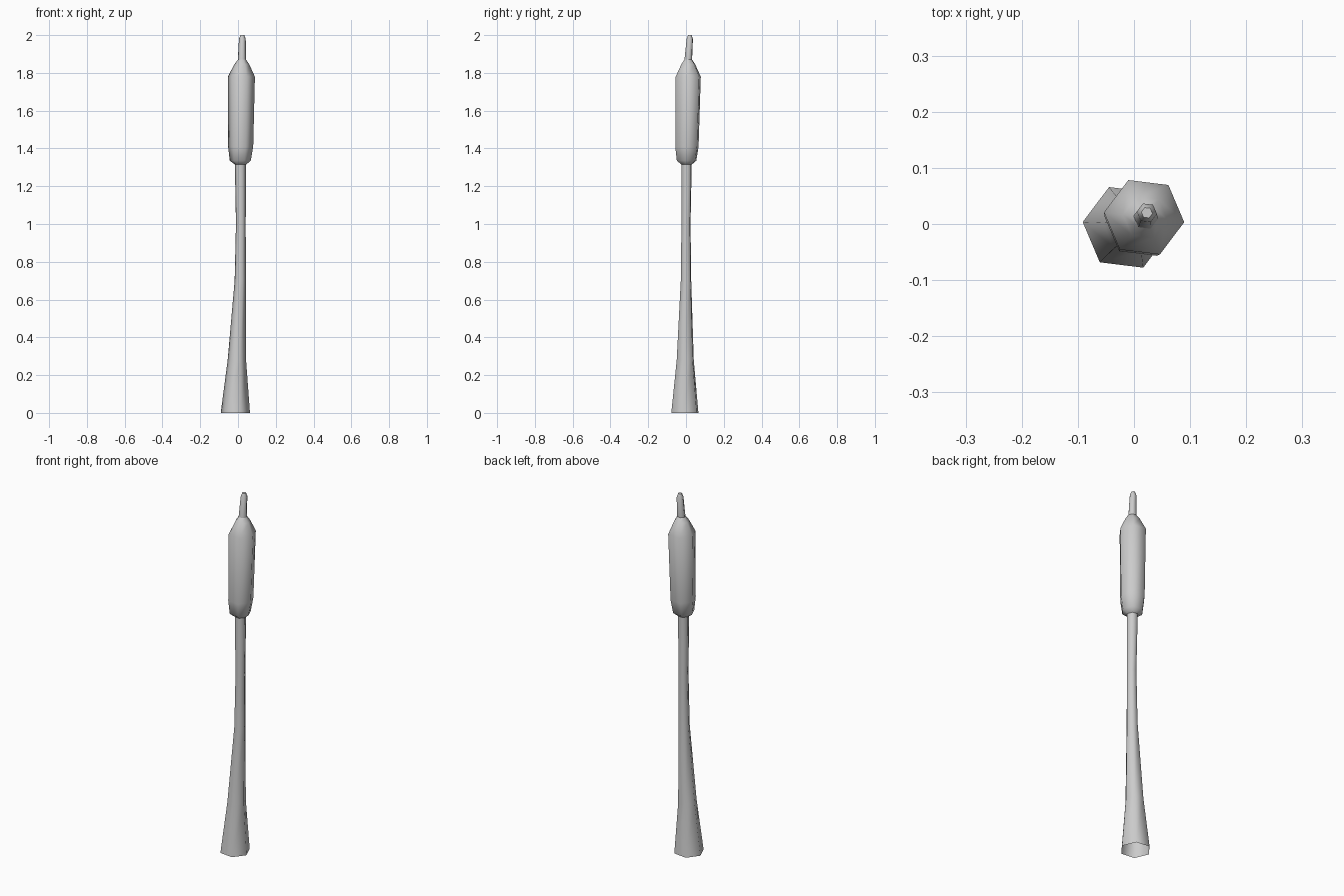
import bpy, bmesh, math

if "Cube" in bpy.data.objects:
    bpy.data.objects.remove(bpy.data.objects["Cube"])

SIDES = 6
TWIST = math.radians(-7)


def loft(name, rings, cap_bottom=False, cap_top=False):
    """Six-sided tube through rings of (x, y, z, radius)."""
    bm = bmesh.new()
    loops = []
    for x, y, z, r in rings:
        angles = [TWIST + i * math.tau / SIDES for i in range(SIDES)]
        loops.append([bm.verts.new((x + r * math.cos(a), y + r * math.sin(a), z))
                      for a in angles])
    for low, high in zip(loops, loops[1:]):
        for i in range(SIDES):
            j = (i + 1) % SIDES
            bm.faces.new((low[i], low[j], high[j], high[i]))
    if cap_bottom:
        bm.faces.new(loops[0][::-1])
    if cap_top:
        bm.faces.new(loops[-1])
    mesh = bpy.data.meshes.new(name)
    bm.to_mesh(mesh)
    bm.free()
    obj = bpy.data.objects.new(name, mesh)
    bpy.context.collection.objects.link(obj)
    # Rounded look on the low-poly sides, only near-right-angle rims stay sharp
    bpy.ops.object.select_all(action='DESELECT')
    obj.select_set(True)
    bpy.context.view_layer.objects.active = obj
    bpy.ops.object.shade_smooth_by_angle(angle=math.radians(65))
    return obj


# Slightly bent stalk, flared and open at the foot
loft("stalk", [
    (-0.014, -0.006, 0.00, 0.078),
    (-0.006, -0.004, 0.28, 0.049),
    (0.012, 0.000, 0.70, 0.030),
    (0.015, 0.000, 1.00, 0.026),
    (0.013, 0.003, 1.33, 0.030),
])

# Fat seed head, tapering at both ends
loft("seed_head", [
    (0.013, 0.003, 1.315, 0.030),
    (0.012, 0.003, 1.335, 0.056),
    (0.014, 0.005, 1.41, 0.067),
    (0.018, 0.012, 1.78, 0.072),
    (0.020, 0.012, 1.845, 0.040),
    (0.021, 0.012, 1.87, 0.022),
])

# Thin spike on top
loft("tip_spike", [
    (0.021, 0.012, 1.87, 0.022),
    (0.023, 0.020, 1.98, 0.018),
    (0.023, 0.020, 2.00, 0.010),
], cap_top=True)
